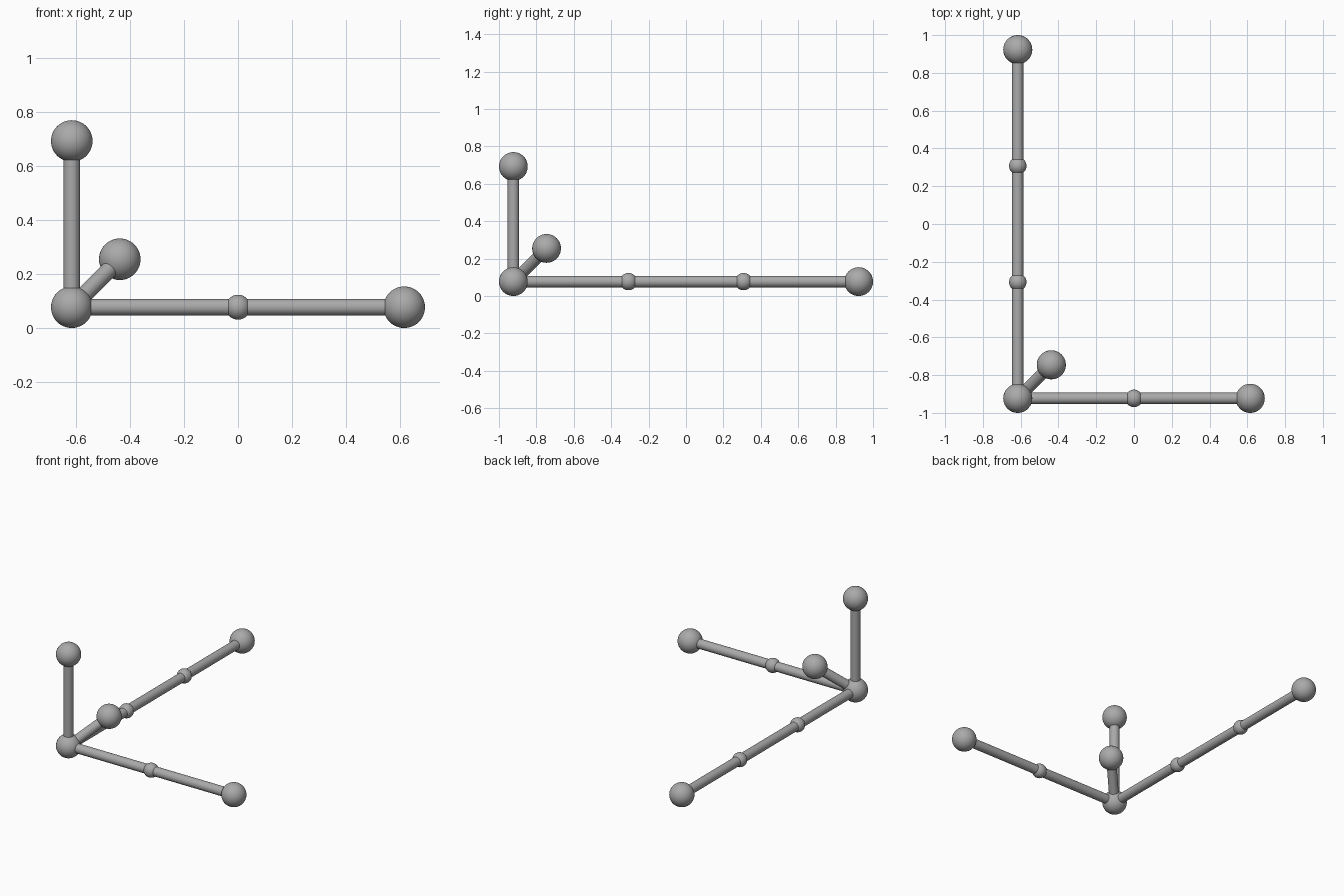
import bpy
import math
from mathutils import Vector

cube = bpy.data.objects.get("Cube")
if cube:
    bpy.data.objects.remove(cube, do_unlink=True)

UNIT = 2 / 3.25            # one grid step of the frame
BALL = 0.125 * UNIT        # end ball radius
JOINT = 0.075 * UNIT       # joint ball radius
ROD = 0.05 * UNIT          # rod radius
CORNER = Vector((-UNIT, -1.5 * UNIT, BALL))

grey = bpy.data.materials.new("mid grey")
grey.use_nodes = True
colour = (0.4, 0.4, 0.4, 1)
grey.diffuse_color = colour
grey.node_tree.nodes["Principled BSDF"].inputs["Base Color"].default_value = colour


def finish(name):
    obj = bpy.context.object
    obj.name = name
    obj.data.materials.append(grey)
    bpy.ops.object.shade_smooth_by_angle(angle=math.radians(40))
    return obj


def ball(name, centre, radius):
    bpy.ops.mesh.primitive_uv_sphere_add(segments=48, ring_count=24, radius=radius, location=centre)
    return finish(name)


def rod(name, start, end):
    span = end - start
    bpy.ops.mesh.primitive_cylinder_add(vertices=32, radius=ROD, depth=span.length,
                                        location=(start + end) / 2)
    obj = finish(name)
    obj.rotation_euler = span.to_track_quat('Z', 'Y').to_euler()
    return obj


# Shared corner ball
ball("corner_ball", CORNER, BALL)

# Each arm: direction, length in units; a small joint sits at every whole unit
arms = {
    "width_arm": (Vector((1, 0, 0)), 2),
    "depth_arm": (Vector((0, 1, 0)), 3),
    "upright_arm": (Vector((0, 0, 1)), 1),
    "diagonal_arm": (Vector((1, 1, 1)).normalized(), 0.5),
}
for name, (direction, length) in arms.items():
    tip = CORNER + direction * length * UNIT
    rod(name + "_rod", CORNER, tip)
    ball(name + "_end_ball", tip, BALL)
    for step in range(1, math.ceil(length)):
        ball(f"{name}_joint_{step}", CORNER + direction * step * UNIT, JOINT)
